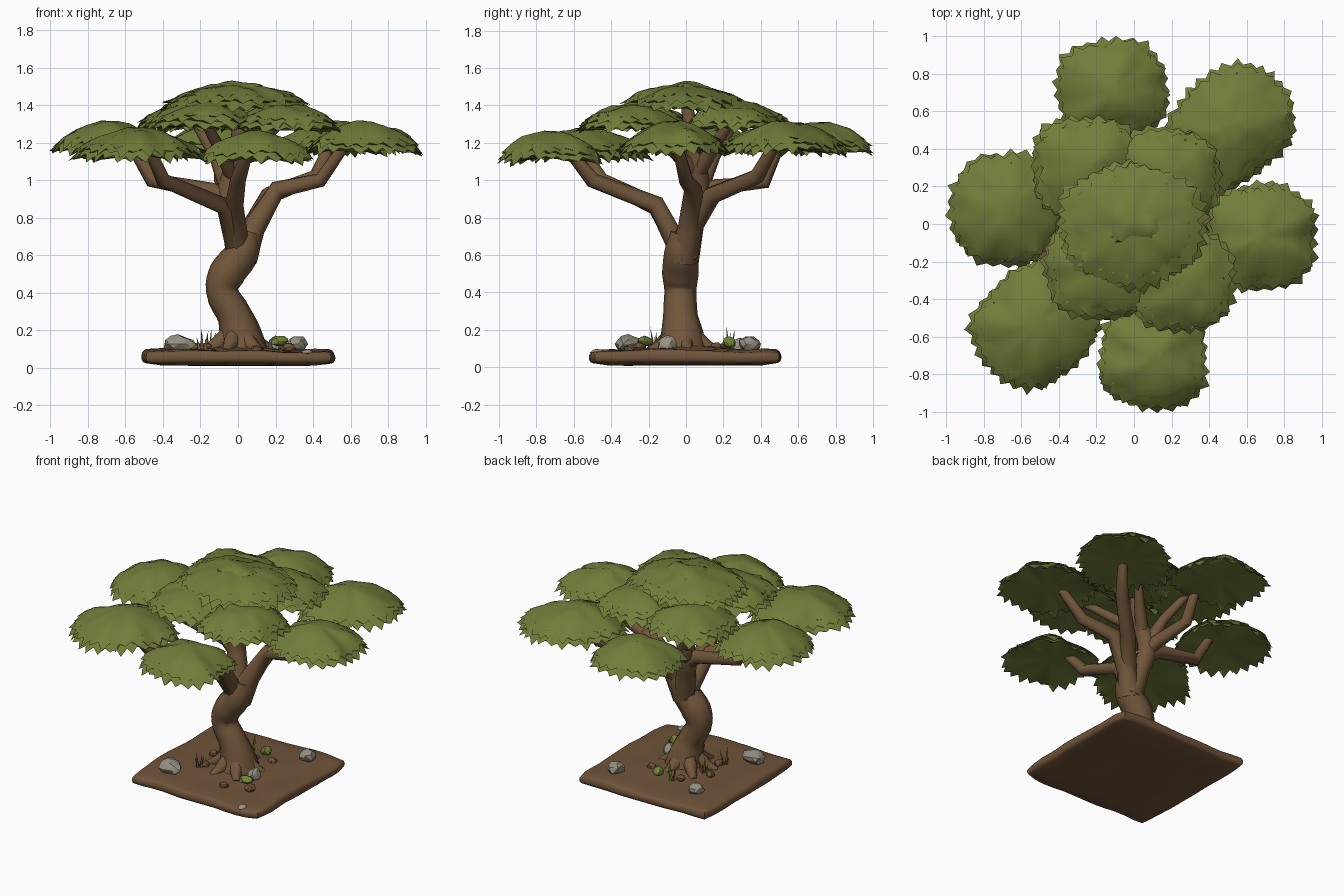
import bpy, bmesh, math, random
from mathutils import Vector, noise

if "Cube" in bpy.data.objects:
    bpy.data.objects.remove(bpy.data.objects["Cube"])

random.seed(4)

def mat(name, r, g, b):
    m = bpy.data.materials.new(name)
    m.diffuse_color = (r, g, b, 1)
    m.use_nodes = True
    m.node_tree.nodes["Principled BSDF"].inputs["Base Color"].default_value = m.diffuse_color
    return m

LEAF = mat("leaf green", 0.165, 0.205, 0.042)
BARK = mat("bark brown", 0.165, 0.094, 0.043)
SOIL = mat("soil brown", 0.16, 0.088, 0.042)
STONE = mat("stone grey", 0.30, 0.28, 0.22)
MOSS = mat("moss green", 0.17, 0.225, 0.035)

def select(ob):
    bpy.ops.object.select_all(action='DESELECT')
    ob.select_set(True)
    bpy.context.view_layer.objects.active = ob

def finish(bm, name, m, angle=40):
    bmesh.ops.recalc_face_normals(bm, faces=bm.faces)
    me = bpy.data.meshes.new(name)
    bm.to_mesh(me)
    bm.free()
    ob = bpy.data.objects.new(name, me)
    bpy.context.collection.objects.link(ob)
    me.materials.append(m)
    select(ob)
    if angle:
        bpy.ops.object.shade_smooth_by_angle(angle=math.radians(angle))
    return ob

# tapered tube through (x, y, z, radius) points
def tube(name, pts, m, smooth=False):
    cu = bpy.data.curves.new(name, 'CURVE')
    cu.dimensions = '3D'
    cu.bevel_depth = 1
    cu.bevel_resolution = 2
    cu.use_fill_caps = True
    cu.resolution_u = 4 if smooth else 2
    sp = cu.splines.new('BEZIER')
    sp.bezier_points.add(len(pts) - 1)
    for bp, (x, y, z, r) in zip(sp.bezier_points, pts):
        bp.co = (x, y, z)
        bp.radius = r
        bp.handle_left_type = bp.handle_right_type = 'AUTO' if smooth else 'VECTOR'
    ob = bpy.data.objects.new(name, cu)
    bpy.context.collection.objects.link(ob)
    cu.materials.append(m)
    select(ob)
    bpy.ops.object.convert(target='MESH')
    bpy.ops.object.shade_smooth_by_angle(angle=math.radians(50))

# soil slab with rounded sides, uneven top and a mound below the trunk
bm = bmesh.new()
bmesh.ops.create_cube(bm, size=1)
bmesh.ops.subdivide_edges(bm, edges=bm.edges[:], cuts=11, use_grid_fill=True)
for v in bm.verts:
    t = 2 * v.co.z
    f = 1.025 - .05 * (1 - math.sqrt(max(0, 1 - t * t)))
    x, y = v.co.x * f, v.co.y * f
    n = noise.noise_vector(Vector((x * 4, y * 4, 1.7)))
    edge = max(abs(v.co.x), abs(v.co.y)) * 2
    z = 0.011 + (v.co.z + 0.5) * 0.085
    if t > 0:
        z += t * (n.z * 0.018 + 0.028 * math.exp(-(x * x + y * y) / 0.03))
        z -= 0.008 * t * edge ** 14
    else:
        z += 0.012 * edge ** 14 * -t + 0.004 * n.z
    corner = 1 - .03 * (abs(4 * v.co.x * v.co.y)) ** 8
    v.co = ((x + n.x * 0.025) * corner, (y + n.y * 0.025) * corner, z)
finish(bm, "soil_slab", SOIL, 50)

# trunk and main leaders
tube("trunk", [(0.02, -0.02, 0.07, .15), (0.015, -0.02, 0.16, .118), (-0.02, -0.03, 0.28, .092),
               (-0.085, -0.03, 0.41, .085), (-0.06, -0.03, 0.50, .098), (0.02, -0.025, 0.61, .092),
               (0.04, -0.01, 0.72, .075)], BARK, True)
tube("left_leader", [(0.02, -0.01, .58, .08), (-.02, .03, .76, .066), (-.055, .065, .92, .062),
                     (0.0, .05, 1.13, .05), (0, 0, 1.42, .03)], BARK, True)
tube("right_leader", [(.02, -.02, .58, .085), (.08, .02, .74, .065), (.21, .04, .95, .05),
                      (.44, 0, 1.0, .04), (.58, -.05, 1.2, .03)], BARK)
# branches carrying the outer and middle pads
for name, pts in {
    "back_right_branch": [(.05, .0, .70, .06), (.17, .14, .92, .05), (.42, .38, 1.02, .042), (.5, .48, 1.2, .03)],
    "left_branch": [(-.05, .06, .88, .055), (-.14, .07, .94, .048), (-.46, .07, 1.0, .04), (-.57, .08, 1.19, .03)],
    "back_branch": [(-.05, .05, .90, .055), (-.08, .12, .96, .046), (-.09, .42, .99, .038), (-.1, .5, 1.19, .03)],
    "front_left_branch": [(0, -.01, .6, .06), (-.07, -.16, .86, .05), (-.4, -.45, 1.0, .04), (-.47, -.55, 1.16, .03)],
    "front_branch": [(.01, -.02, .6, .06), (-.02, -.16, .87, .05), (.0, -.5, 1.0, .042), (.05, -.62, 1.15, .03)],
    "mid_back_left_branch": [(-.05, .07, .95, .05), (-.12, .15, 1.13, .035), (-.24, .27, 1.33, .025)],
    "mid_back_right_branch": [(-.02, .06, 1.04, .045), (.08, .15, 1.18, .035), (.18, .25, 1.33, .025)],
    "mid_front_right_branch": [(-.01, .04, 1.06, .04), (.1, -.1, 1.18, .033), (.24, -.26, 1.32, .025)],
    "mid_front_left_branch": [(-.03, .05, 1.02, .04), (-.1, -.08, 1.17, .033), (-.18, -.22, 1.32, .025)],
}.items():
    tube(name, pts, BARK)

# flared roots
for i, a in enumerate((10, 75, 135, 195, 250, 305)):
    c, s = math.cos(math.radians(a)), math.sin(math.radians(a))
    L = random.uniform(.19, .25)
    tube("root_%d" % (i + 1), [(.03 * c, -.02 + .03 * s, .22, .04), (.10 * c, -.02 + .10 * s, .135, .045),
                               (L * c, -.02 + L * s, .085, .022)], BARK, True)

# leaf pad: stacked domes with toothed rims on a flat underside
def pad(name, cx, cy, z0, rx, ry, h, layers=((1, 0), (.95, .03), (.84, .055)), rot=0, p=2.7):
    bm = bmesh.new()
    seed = Vector((cx * 7, cy * 7, z0 * 5))
    cr, sr = math.cos(rot), math.sin(rot)

    def put(u, a, dz):
        e = (abs(math.cos(a)) ** p + abs(math.sin(a)) ** p) ** (-1 / p)
        w = 1 + .09 * noise.noise(seed + Vector((1.5 * math.cos(a), 1.5 * math.sin(a), 0)))
        x, y = u * e * w * rx * math.cos(a), u * e * w * ry * math.sin(a)
        x, y = x * cr - y * sr, x * sr + y * cr
        bump = .022 * noise.noise(seed + Vector((x * 9, y * 9, 0)))
        return bm.verts.new((cx + x, cy + y, z0 + dz + bump))

    for s, lift in layers:
        n = max(2 * int(88 * s * rx), 44)
        turn = random.random()
        rings = []
        for u in (1, .9, .7, .45, .2):
            ring = []
            for i in range(n):
                a = 2 * math.pi * (i + turn) / n
                uu, dz = u * s, lift + (h - lift) * (1 - u ** 1.85)
                if u == 1:
                    uu += random.uniform(.02, .1) if i % 2 else -random.uniform(.0, .04)
                    dz -= random.uniform(.005, .04) if i % 2 else -.005
                ring.append(put(uu, a + (random.uniform(-.02, .02) if u == 1 else 0), dz))
            rings.append(ring)
        for r0, r1 in zip(rings, rings[1:]):
            for i in range(n):
                j = (i + 1) % n
                bm.faces.new((r0[i], r0[j], r1[j], r1[i]))
        bm.faces.new(rings[-1])
        # underside: short lip then a shallow disc
        under = [put(s * .93, 2 * math.pi * (i + turn) / n, lift - .008) for i in range(n)]
        for i in range(n):
            j = (i + 1) % n
            bm.faces.new((rings[0][j], rings[0][i], under[i], under[j]))
        mid = put(0, 0, lift + .008)
        for i in range(n):
            bm.faces.new((under[(i + 1) % n], under[i], mid))
    finish(bm, name, LEAF, 45)

pad("back_pad", -.115, .715, 1.165, .295, .26, .145)
pad("back_right_pad", .525, .525, 1.165, .335, .285, .15, rot=.75)
pad("right_pad", .675, -.07, 1.165, .295, .28, .15)
pad("front_pad", .105, -.715, 1.12, .29, .26, .145)
pad("front_left_pad", -.525, -.54, 1.13, .335, .295, .15, rot=.75)
pad("left_pad", -.685, .08, 1.17, .295, .29, .15)
pad("mid_back_left_pad", -.265, .30, 1.29, .275, .27, .125)
pad("mid_back_right_pad", .18, .26, 1.29, .27, .25, .13)
pad("mid_front_right_pad", .255, -.30, 1.28, .275, .27, .13)
pad("mid_front_left_pad", -.19, -.24, 1.29, .285, .265, .13)
pad("crown_pad", -.01, .0, 1.395, .385, .34, .12, ((1, 0), (.94, .03), (.82, .055)), p=2.2)
pad("crown_tip", -.01, .01, 1.495, .14, .125, .036, ((1, 0),), p=2.1)

# stones: faceted, randomly dented balls
def stone(name, x, y, z, sx, sy, sz, m):
    bm = bmesh.new()
    bmesh.ops.create_icosphere(bm, subdivisions=2, radius=1)
    for v in bm.verts:
        f = 1 + .3 * noise.noise(v.co * 1.3 + Vector((x * 20, y * 20, 0)))
        v.co = (x + v.co.x * sx * f, y + v.co.y * sy * f, z + v.co.z * sz * f)
    finish(bm, name, m, 25)

for i, s in enumerate([(-.32, -.31, .125, .085, .07, .046), (.32, .34, .125, .055, .06, .045),
                       (-.28, .29, .115, .055, .055, .038), (.2, -.1, .125, .04, .05, .042),
                       (.37, -.475, .078, .032, .035, .018)]):
    stone("grey_stone_%d" % (i + 1), *s, STONE)
for i, s in enumerate([(.22, -.22, .14, .05, .04, .028), (.06, .23, .13, .04, .035, .03)]):
    stone("mossy_stone_%d" % (i + 1), *s, MOSS)
for i, s in enumerate([(.27, -.25, .105, .04, .035, .025), (-.17, -.13, .11, .03, .03, .025),
                       (-.1, .2, .11, .03, .03, .02), (.16, .16, .11, .03, .03, .025),
                       (-.22, .04, .11, .03, .03, .022), (.1, -.3, .1, .03, .03, .02)]):
    stone("brown_stone_%d" % (i + 1), *s, SOIL)

# grass tufts
def tuft(name, x, y, h, m):
    bm = bmesh.new()
    for i in range(4):
        a = i * 1.7 + x * 9
        dx, dy = math.cos(a), math.sin(a)
        r = bmesh.ops.create_cone(bm, segments=3, radius1=.012, radius2=0, depth=1, cap_ends=True)
        for v in r["verts"]:
            t = v.co.z + .5
            v.co = (x + v.co.x + dx * (.012 + .02 * t), y + v.co.y + dy * (.012 + .02 * t),
                    .085 + t * h * (1 - .13 * i))
    finish(bm, name, m, 0)

tuft("green_tuft", -.05, .23, .14, MOSS)
tuft("dry_tuft_1", -.19, -.16, .13, BARK)
tuft("dry_tuft_2", -.15, .02, .12, BARK)
